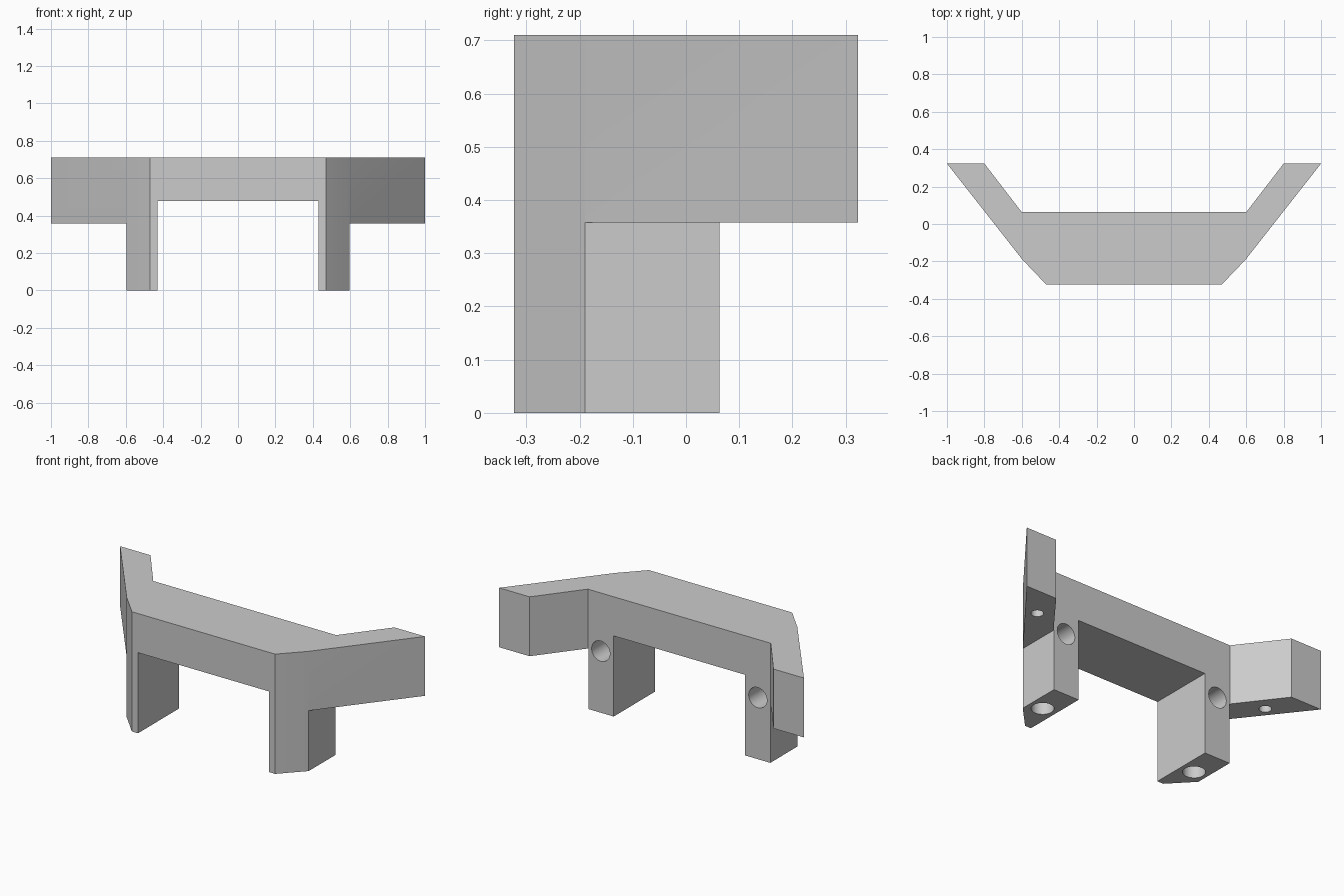
import bpy, bmesh, math
from mathutils import Matrix, Vector

if "Cube" in bpy.data.objects:
    bpy.data.objects.remove(bpy.data.objects["Cube"])

grey = bpy.data.materials.new("grey plastic")
grey.diffuse_color = (0.6, 0.6, 0.6, 1)
grey.use_nodes = True
grey.node_tree.nodes["Principled BSDF"].inputs["Base Color"].default_value = grey.diffuse_color


def make_object(name, bm):
    bmesh.ops.recalc_face_normals(bm, faces=bm.faces)
    mesh = bpy.data.meshes.new(name)
    bm.to_mesh(mesh)
    bm.free()
    mesh.materials.append(grey)
    obj = bpy.data.objects.new(name, mesh)
    bpy.context.collection.objects.link(obj)
    return obj


def box(name, lo, hi):
    lo, hi = Vector(lo), Vector(hi)
    bm = bmesh.new()
    bmesh.ops.create_cube(bm, size=1, matrix=Matrix.Translation((lo + hi) / 2)
                          @ Matrix.Diagonal((hi - lo).to_4d()))
    return make_object(name, bm)


def rod(name, start, end, radius):
    start, end = Vector(start), Vector(end)
    axis = end - start
    turn = axis.to_track_quat('Z', 'Y').to_matrix().to_4x4()
    bm = bmesh.new()
    bmesh.ops.create_cone(bm, cap_ends=True, segments=32, radius1=radius, radius2=radius,
                          depth=axis.length, matrix=Matrix.Translation((start + end) / 2) @ turn)
    return make_object(name, bm)


# Bracket body: plan outline with swept-back wings, extruded to full height
half = [(0.47, -0.323), (0.597, -0.19), (1.0, 0.323), (0.8, 0.323), (0.6, 0.063)]
outline = half + [(-x, y) for x, y in reversed(half)]
bm = bmesh.new()
base = bm.faces.new([bm.verts.new((x, y, 0)) for x, y in outline])
up = bmesh.ops.extrude_face_region(bm, geom=[base])["geom"]
bmesh.ops.translate(bm, vec=(0, 0, 0.71), verts=[v for v in up if isinstance(v, bmesh.types.BMVert)])
body = make_object("bracket", bm)

# Opening between the legs
cutters = [box("opening_cutter", (-0.43, -1, -0.5), (0.43, 1, 0.478))]
for s in (-1, 1):
    # Space below the wing
    x0, x1 = sorted((s * 0.597, s * 1.5))
    cutters.append(box("wing_clearance_cutter", (x0, -1, -0.5), (x1, 1, 0.358)))
    # Leg holes (underside and back) and the smaller wing hole
    cutters.append(rod("leg_bottom_hole_cutter", (s * 0.515, -0.127, -0.1), (s * 0.515, -0.127, 0.2), 0.06))
    cutters.append(rod("leg_back_hole_cutter", (s * 0.515, 0.2, 0.365), (s * 0.515, -0.127, 0.365), 0.06))
    cutters.append(rod("wing_hole_cutter", (s * 0.775, 0.14, 0.2), (s * 0.775, 0.14, 0.5), 0.033))

bpy.context.view_layer.objects.active = body
body.select_set(True)
for cutter in cutters:
    mod = body.modifiers.new("cut", 'BOOLEAN')
    mod.operation, mod.solver, mod.object = 'DIFFERENCE', 'EXACT', cutter
    bpy.ops.object.modifier_apply(modifier=mod.name)
    bpy.data.objects.remove(cutter)

bpy.ops.object.shade_smooth_by_angle(angle=math.radians(30))
